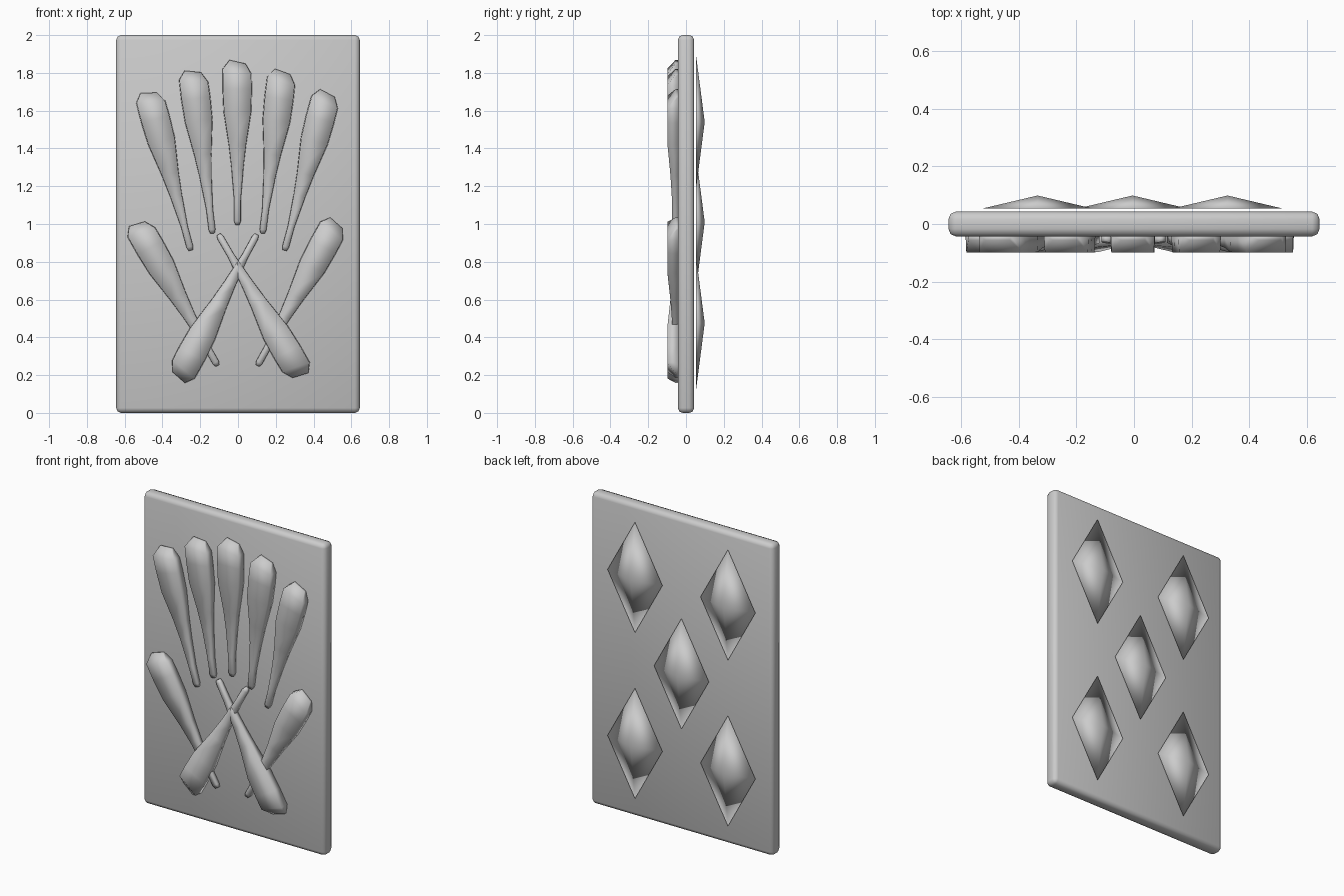
import bpy, bmesh
from mathutils import Vector

if "Cube" in bpy.data.objects:
    bpy.data.objects.remove(bpy.data.objects["Cube"])


def add_object(name, bm):
    bmesh.ops.recalc_face_normals(bm, faces=bm.faces)
    for f in bm.faces:
        f.smooth = True
    me = bpy.data.meshes.new(name)
    bm.to_mesh(me)
    bm.free()
    ob = bpy.data.objects.new(name, me)
    bpy.context.collection.objects.link(ob)
    return ob


# card slab with softened edges
bm = bmesh.new()
bmesh.ops.create_cube(bm, size=1)
for v in bm.verts:
    v.co = Vector((v.co.x * 1.29, v.co.y * 0.086, v.co.z * 2 + 1))
bmesh.ops.bevel(bm, geom=bm.edges[:], offset=0.026, segments=2, profile=0.5, affect='EDGES')
add_object("card", bm)

# wooden club: rows of (left height, left x, right height, right x, front depth)
ROWS = [
    (0.000, -0.011, 0.000, 0.011, 0.062),
    (0.020, -0.018, 0.020, 0.018, 0.066),
    (0.130, -0.018, 0.130, 0.018, 0.072),
    (0.300, -0.032, 0.300, 0.032, 0.075),
    (0.420, -0.046, 0.420, 0.046, 0.082),
    (0.600, -0.074, 0.600, 0.074, 0.098),
    (0.720, -0.079, 0.720, 0.077, 0.099),
    (0.828, -0.078, 0.800, 0.075, 0.099),
    (0.873, -0.043, 0.854, 0.043, 0.056),
]
BACK = -0.040


def add_club(name, tip, head):
    tip, head = Vector(tip), Vector(head)
    d = (head - tip).normalized()
    s = Vector((d.y, -d.x))
    bm = bmesh.new()

    def vert(u, x, y):
        p = tip + d * u + s * x
        return bm.verts.new((p.x, y, p.y))

    rings = []
    for ul, xl, ur, xr, depth in ROWS:
        rings.append([vert(ul, xl, BACK), vert(ul, xl * 0.96, -depth),
                      vert(ur, xr * 0.96, -depth), vert(ur, xr, BACK)])
    for a, b in zip(rings, rings[1:]):
        for i in range(4):
            j = (i + 1) % 4
            bm.faces.new((a[i], a[j], b[j], b[i]))
    bm.faces.new(rings[0])
    bm.faces.new(rings[-1])
    add_object(name, bm)


# fan of five, two low clubs, and the crossed pair
CLUBS = [
    ((-0.25, 0.86), (-0.475, 1.70)),
    ((-0.135, 0.95), (-0.24, 1.81)),
    ((-0.003, 0.995), (-0.003, 1.86)),
    ((0.13, 0.95), (0.236, 1.81)),
    ((0.247, 0.86), (0.475, 1.70)),
    ((-0.108, 0.25), (-0.535, 1.00)),
    ((0.103, 0.25), (0.523, 1.01)),
    ((0.10, 0.945), (-0.315, 0.185)),
    ((-0.103, 0.945), (0.33, 0.20)),
]
for i, (tip, head) in enumerate(CLUBS):
    add_club(f"club_{i + 1}", tip, head)


# shallow diamond pyramids on the back
def add_diamond(name, x, z):
    bm = bmesh.new()
    w, h, y = 0.195, 0.355, 0.053
    apex = bm.verts.new((x, 0.099, z))
    rim = [bm.verts.new((x + dx, y, z + dz))
           for dx, dz in ((w, 0), (0, h), (-w, 0), (0, -h))]
    for i in range(4):
        bm.faces.new((rim[i], rim[(i + 1) % 4], apex))
    bm.faces.new(rim)
    add_object(name, bm)


SPOTS = [(-0.335, 1.54), (0.325, 1.54), (-0.005, 1.01), (-0.335, 0.475), (0.325, 0.475)]
for i, (x, z) in enumerate(SPOTS):
    add_diamond(f"diamond_{i + 1}", x, z)
